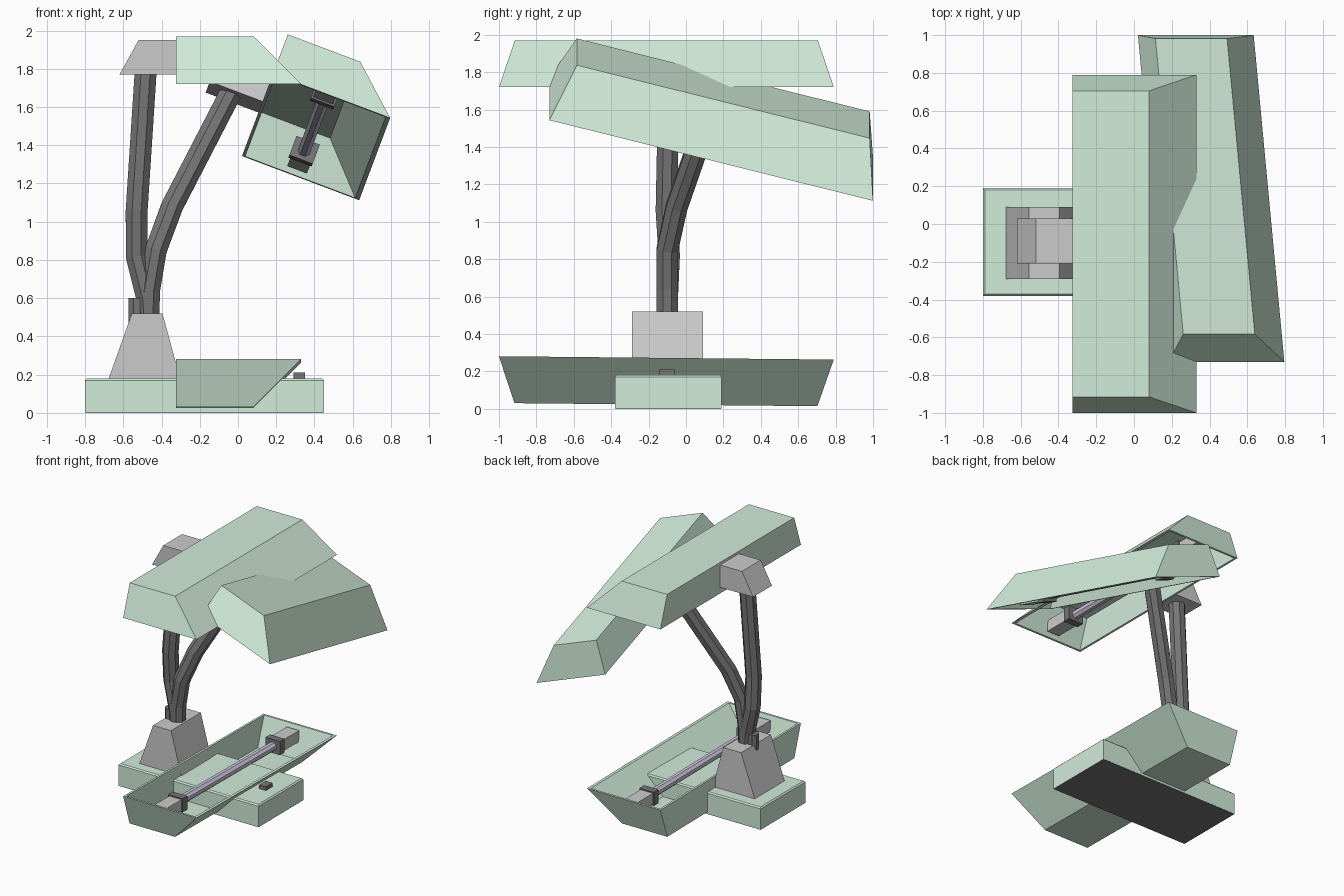
import bpy, bmesh, math
from mathutils import Matrix, Vector

if "Cube" in bpy.data.objects:
    bpy.data.objects.remove(bpy.data.objects["Cube"])


def mat(name, r, g, b):
    m = bpy.data.materials.new(name)
    m.diffuse_color = (r, g, b, 1)
    m.use_nodes = True
    m.node_tree.nodes["Principled BSDF"].inputs["Base Color"].default_value = m.diffuse_color
    return m


GREEN = mat("pale_green", 0.64, 0.84, 0.70)
DARK = mat("dark_grey", 0.18, 0.18, 0.18)
LILAC = mat("lilac_glass", 0.62, 0.57, 0.72)
I4 = Matrix.Identity(4)


def finish(name, bm, material=None, matrix=I4):
    bmesh.ops.recalc_face_normals(bm, faces=bm.faces)
    me = bpy.data.meshes.new(name)
    bm.to_mesh(me)
    bm.free()
    if material:
        me.materials.append(material)
    ob = bpy.data.objects.new(name, me)
    ob.matrix_world = matrix
    bpy.context.collection.objects.link(ob)
    return ob


def loft(name, rings, material=None, matrix=I4):
    """Bridge successive rings of points and cap both ends."""
    bm = bmesh.new()
    rows = [[bm.verts.new(p) for p in r] for r in rings]
    n = len(rows[0])
    for a, b in zip(rows, rows[1:]):
        for i in range(n):
            j = (i + 1) % n
            bm.faces.new((a[i], a[j], b[j], b[i]))
    bm.faces.new(rows[0])
    bm.faces.new(rows[-1])
    return finish(name, bm, material, matrix)


def rect(x0, x1, y0, y1, z):
    return [(x0, y0, z), (x1, y0, z), (x1, y1, z), (x0, y1, z)]


def box(name, x0, x1, y0, y1, z0, z1, material=None, matrix=I4):
    return loft(name, [rect(x0, x1, y0, y1, z0), rect(x0, x1, y0, y1, z1)], material, matrix)


def pole(name, path, radius, sides=8, material=None, matrix=I4):
    pts = [Vector(p) for p in path]
    rings = []
    for i, p in enumerate(pts):
        d = (pts[min(i + 1, len(pts) - 1)] - pts[max(i - 1, 0)]).normalized()
        ref = Vector((0, 1, 0)) if abs(d.y) < 0.8 else Vector((0, 0, 1))
        u = (ref - d * ref.dot(d)).normalized()
        v = d.cross(u)
        rings.append([p + radius * (u * math.cos(a) + v * math.sin(a))
                      for a in (2 * math.pi * (k + 0.5) / sides for k in range(sides))])
    return loft(name, rings, material, matrix)


def lamp_head(name, m, with_mount=True):
    # hollow trough shade: vertical back, sloping front and ends
    t = 0.017
    loft(name + "_shade", [
        rect(-.325, .08, -.81, .81, .25),
        rect(-.325, .33, -.895, .895, 0),
        rect(-.325 + t, .33 - t * 1.4, -.895 + t, .895 - t, 0),
        rect(-.325 + t, .08 - t * .4, -.81 + t * .7, .81 - t * .7, .25 - t)], GREEN, m)
    # fluorescent tube with sockets and end blocks
    pole(name + "_tube", [(-.03, -.61, .07), (-.03, .61, .07)], .035, 8, LILAC, m)
    for s, tag in ((-1, "front"), (1, "rear")):
        ya, yb = sorted((s * .59, s * .65))
        box(f"{name}_{tag}_socket", -.095, .035, ya, yb, .015, .125, DARK, m)
        ya, yb = sorted((s * .65, s * .85))
        box(f"{name}_{tag}_block", -.085, .025, ya, yb, .025, .115, None, m)
    # wedge joint behind the shade
    if with_mount:
        loft(name + "_mount", [rect(-.62, -.32, -.105, .135, .05),
                               rect(-.52, -.32, -.105, .135, .23)], None, m)


# three lamp heads: upper, tilted, and inverted lower
lamp_head("upper", Matrix.Translation((0, -.105, 1.72)))
X = Vector((.936, 0, -.353)).normalized()
Y = Vector((-.084, .966, -.243))
Y = (Y - X * Y.dot(X)).normalized()
R = Matrix((X, Y, X.cross(Y))).transposed().to_4x4()
lamp_head("tilted", Matrix.Translation((.406, .135, 1.444)) @ R)
lamp_head("lower", Matrix.Translation((0, -.105, .272)) @ Matrix.Rotation(math.pi - .01, 4, 'X'), False)

# base with a chamfered rim, bottom plate and switch
loft("base", [rect(-.8, .45, -.38, .19, .002), rect(-.8, .45, -.38, .19, .17),
              rect(-.79, .44, -.37, .18, .18)], GREEN)
box("base_plate", -.798, .448, -.378, .188, 0, .004, DARK)
box("switch", .29, .35, -.145, -.06, .17, .21, DARK)

# tapered pedestal
loft("pedestal", [rect(-.68, -.30, -.29, .09, .17), rect(-.555, -.395, -.29, .09, .52)])

# bent arms rising from the pedestal
pole("upper_arm", [(-.465, -.1, .45), (-.475, -.1, .6), (-.53, -.09, .82), (-.53, -.105, 1.06),
                   (-.482, -.09, 1.80)], .062, 8, DARK)
pole("tilted_arm", [(-.47, -.1, .45), (-.465, -.1, .64), (-.43, -.1, .85), (-.345, -.05, 1.08),
                    (-.04, .155, 1.67)], .062, 8, DARK)
pole("lower_arm_stub", [(-.53, -.1, .3), (-.53, -.1, .6)], .045, 8, DARK)
